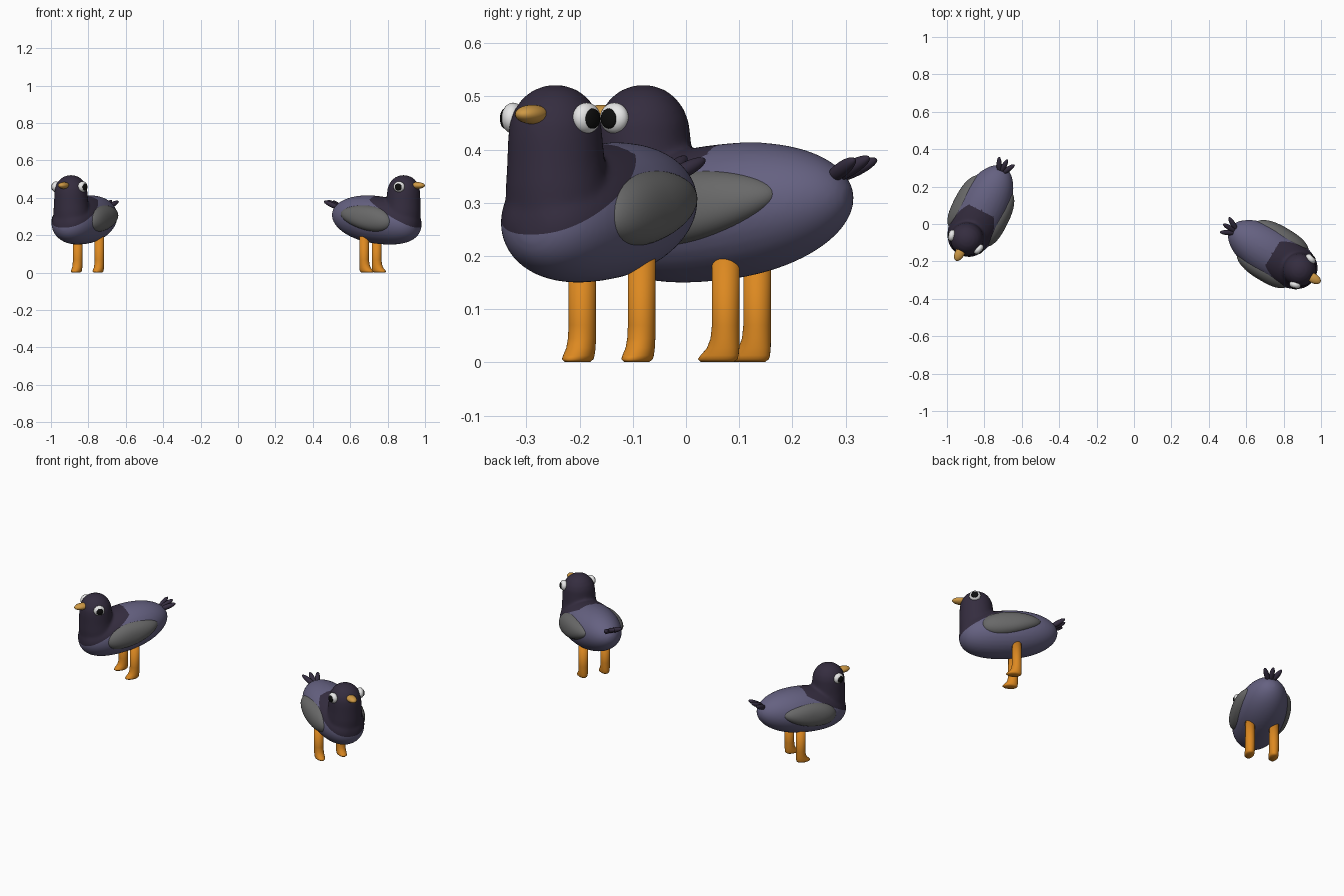
import bpy, bmesh
from math import sin, cos, pi, radians, sqrt
from mathutils import Vector, Matrix

if "Cube" in bpy.data.objects:
    bpy.data.objects.remove(bpy.data.objects["Cube"])


def material(name, rgb):
    m = bpy.data.materials.new(name)
    m.use_nodes = True
    m.diffuse_color = (*rgb, 1)
    m.node_tree.nodes["Principled BSDF"].inputs["Base Color"].default_value = (*rgb, 1)
    return m


PLUM = material("plum_body", (.13, .12, .22))
DARK = material("dark_plum", (.035, .026, .05))
GREY = material("wing_grey", (.14, .14, .14))
ORANGE = material("leg_orange", (.72, .25, .015))
OCHRE = material("beak_ochre", (.62, .32, .06))
WHITE = material("eye_white", (.8, .8, .8))
BLACK = material("pupil_black", (.004, .004, .004))

LENGTH, WIDTH, HEIGHT = .263, .136, .128   # body half sizes
HEAD_X = .172


def finish(name, bm, mats, place):
    bmesh.ops.recalc_face_normals(bm, faces=bm.faces)
    for f in bm.faces:
        f.smooth = True
    mesh = bpy.data.meshes.new(name)
    bm.to_mesh(mesh)
    bm.free()
    for m in mats:
        mesh.materials.append(m)
    ob = bpy.data.objects.new(name, mesh)
    bpy.context.scene.collection.objects.link(ob)
    ob.matrix_world = place
    return ob


def ellipse(c, u, v, n=32):
    c, u, v = Vector(c), Vector(u), Vector(v)
    return [c + u * cos(2 * pi * i / n) + v * sin(2 * pi * i / n) for i in range(n)]


def loft(bm, rings):
    loops = [[bm.verts.new(p) for p in ring] for ring in rings]
    for a, b in zip(loops, loops[1:]):
        for i in range(len(a)):
            j = (i + 1) % len(a)
            bm.faces.new((a[i], a[j], b[j], b[i]))
    bm.faces.new(loops[0])
    bm.faces.new(loops[-1])
    bmesh.ops.recalc_face_normals(bm, faces=bm.faces)


def upright(bm, x, y, rows):
    # rows: height, reach forward, reach back, half width
    loft(bm, [ellipse((x + (f - b) / 2, y, z), ((f + b) / 2, 0, 0), (0, w, 0))
              for z, f, b, w in rows])


def ellipsoid(name, mat, place, local, size):
    bm = bmesh.new()
    bmesh.ops.create_uvsphere(bm, u_segments=24, v_segments=16, radius=1,
                              matrix=local @ Matrix.Diagonal((*size, 1)))
    return finish(name, bm, [mat], place)


def body_section(x):
    t = min(abs(x) / LENGTH, 1)
    n = 2.5 if x > 0 else 2.0
    return (1 - t ** n) ** (1 / n), .283 - .1 * x


def body(name, place):
    # Egg body and neck column, fused and smoothed
    rings = []
    for i in range(1, 40):
        x = -LENGTH * cos(pi * i / 40)
        r, zc = body_section(x)
        rings.append(ellipse((x, 0, zc), (0, WIDTH * r, 0), (0, 0, HEIGHT * r)))
    bm = bmesh.new()
    loft(bm, rings)
    egg = finish(name, bm, [PLUM, DARK], place)
    bm = bmesh.new()
    bm.from_mesh(egg.data)
    neck = bmesh.new()
    upright(neck, HEAD_X, 0, [
        (.25, .080, .12, .09), (.29, .089, .118, .1), (.33, .091, .108, .097),
        (.37, .090, .096, .092), (.42, .089, .089, .089), (.45, .086, .086, .086),
        (.475, .077, .077, .077), (.497, .061, .061, .061),
        (.512, .041, .041, .041), (.521, .015, .015, .015)])
    temp = bpy.data.meshes.new("neck_temp")
    neck.to_mesh(temp)
    neck.free()
    bm.from_mesh(temp)
    bm.to_mesh(egg.data)
    bm.free()
    bpy.data.meshes.remove(temp)
    remesh = egg.modifiers.new("fuse", 'REMESH')
    remesh.mode = 'VOXEL'
    remesh.voxel_size = .007
    soft = egg.modifiers.new("soften", 'SMOOTH')
    soft.iterations = 10
    deps = bpy.context.evaluated_depsgraph_get()
    bm = bmesh.new()
    bm.from_object(egg, deps)
    egg.modifiers.clear()
    # Dark hood: everything above a slanted cut
    point, normal = Vector((HEAD_X, 0, .292)), Vector((.5, 0, .866))
    bmesh.ops.bisect_plane(bm, geom=bm.verts[:] + bm.edges[:] + bm.faces[:],
                           plane_co=point, plane_no=normal)
    for f in bm.faces:
        f.smooth = True
        above = (f.calc_center_median() - point).dot(normal) > 0
        f.material_index = int(above and f.calc_center_median().x > 0)
    bm.to_mesh(egg.data)
    bm.free()


def wing(name, side, place):
    # Domed teardrop wrapped on the flank
    bm = bmesh.new()
    rings = []
    for k in range(1, 15):
        r = sin(pi / 2 * k / 14)
        ring = []
        for i in range(48):
            a = 2 * pi * i / 48
            x = .158 * r * cos(a)
            z = .294 - .14 * x + .072 * r * sin(a) * (.92 + .22 * cos(a))
            s, zc = body_section(x)
            y = WIDTH * s * sqrt(max(0, 1 - ((z - zc) / (HEIGHT * s)) ** 2))
            ring.append(Vector((x, side * (y - .008 + .028 * (1 - r ** 4) ** .5), z)))
        rings.append(ring)
    loft(bm, rings)
    finish(name, bm, [GREY], place)


def bird(prefix, x, y, angle):
    place = Matrix.Translation((x, y, 0)) @ Matrix.Rotation(radians(angle), 4, 'Z')
    body(prefix + "_body", place)

    # Beak
    ellipsoid(prefix + "_beak", OCHRE, place,
              Matrix.Translation((HEAD_X + .085, 0, .466)), (.045, .026, .018))

    for side, word in ((1, "left"), (-1, "right")):
        tag = prefix + "_" + word
        wing(tag + "_wing", side, place)

        # Eye and pupil, set on the side of the head
        turn = (Matrix.Translation((HEAD_X, 0, .459))
                @ Matrix.Rotation(radians(76) * side, 4, 'Z'))
        ellipsoid(tag + "_eye", WHITE, place,
                  turn @ Matrix.Translation((.083, 0, 0)), (.021, .031, .029))
        ellipsoid(tag + "_pupil", BLACK, place,
                  turn @ Matrix.Translation((.099, 0, -.001)), (.008, .019, .019))

        # Leg flaring into a forward foot
        bm = bmesh.new()
        upright(bm, -.035, side * .065, [
            (.2, .026, .026, .026), (.07, .026, .026, .026), (.045, .029, .026, .026),
            (.027, .037, .026, .026), (.013, .051, .025, .026),
            (.006, .057, .023, .025), (.001, .052, .016, .019)])
        finish(tag + "_leg", bm, [ORANGE], place)

    # Fan of three tail feathers
    for i, word in ((-1, "right"), (0, "middle"), (1, "left")):
        direction = Vector((-.075, i * .04, .038)).normalized()
        center = Vector((-.225, i * .008, .345)) + direction * .04
        local = Matrix.Translation(center) @ direction.to_track_quat('X', 'Z').to_matrix().to_4x4()
        ellipsoid(prefix + "_" + word + "_tail_feather", DARK, place, local, (.05, .014, .014))


bird("west_bird", -.815, .073, 243)
bird("east_bird", .738, -.157, -31)
